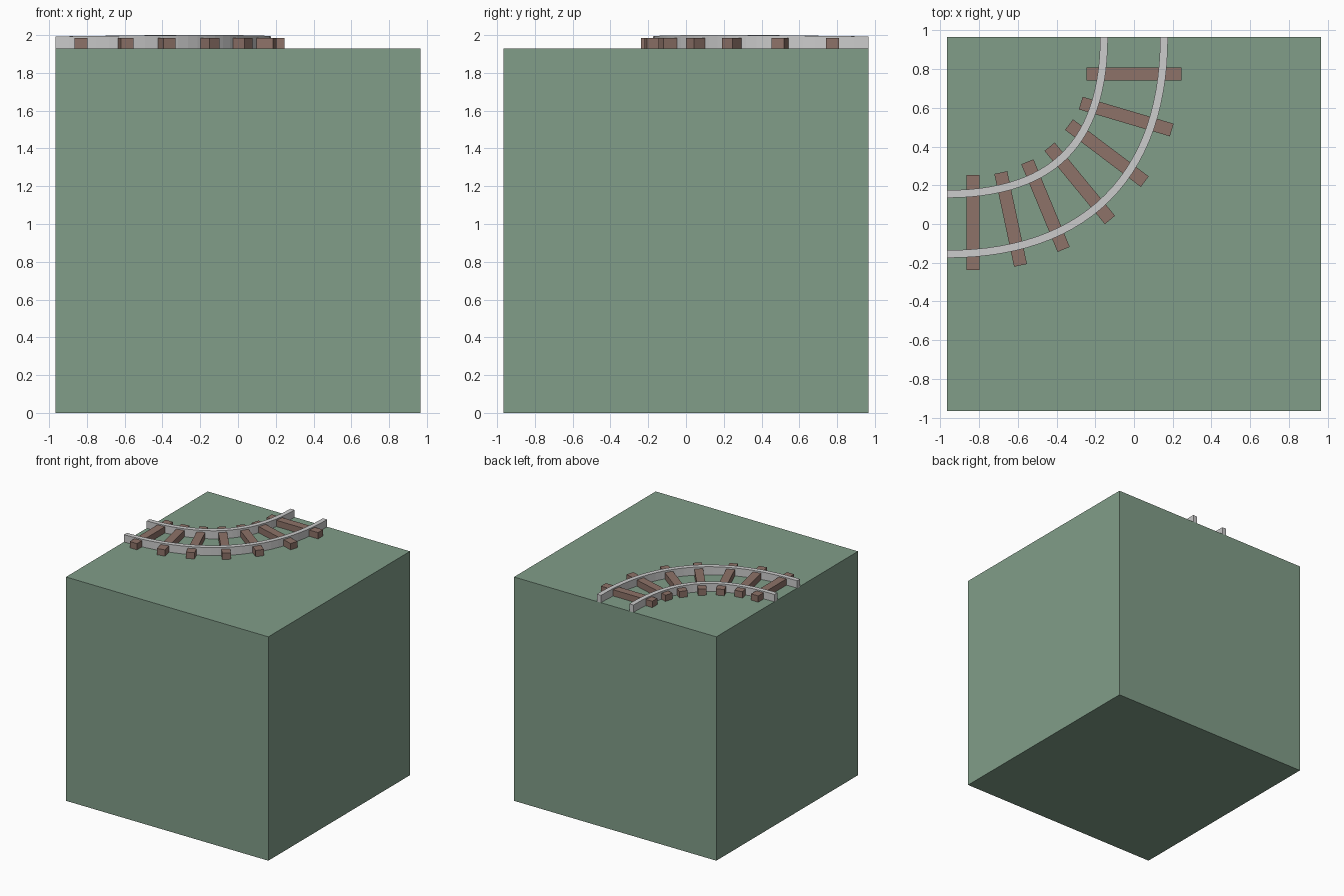
import bpy, bmesh, math
from mathutils import Vector

if "Cube" in bpy.data.objects:
    bpy.data.objects.remove(bpy.data.objects["Cube"])

HALF = 0.965      # half width of the block
TOP = 1.93        # height of the block
HANDLE = 0.63     # bezier handle length of the track centre line
P = [Vector((0, HALF)), Vector((0, HALF - HANDLE)),
     Vector((HANDLE - HALF, 0)), Vector((-HALF, 0))]


def material(name, rgb):
    m = bpy.data.materials.new(name)
    m.diffuse_color = (*rgb, 1)
    m.use_nodes = True
    m.node_tree.nodes["Principled BSDF"].inputs["Base Color"].default_value = m.diffuse_color
    return m


def add_object(name, bm, mat=None):
    bmesh.ops.recalc_face_normals(bm, faces=bm.faces[:])
    me = bpy.data.meshes.new(name)
    bm.to_mesh(me)
    bm.free()
    ob = bpy.data.objects.new(name, me)
    bpy.context.collection.objects.link(ob)
    if mat:
        me.materials.append(mat)
    return ob


def box(name, size, loc, angle, mat):
    bm = bmesh.new()
    bmesh.ops.create_cube(bm, size=1)
    bmesh.ops.scale(bm, vec=size, verts=bm.verts[:])
    ob = add_object(name, bm, mat)
    ob.location = loc
    ob.rotation_euler.z = angle
    return ob


def track(t):
    """Point and outward normal of the centre line."""
    s = 1 - t
    p = P[0]*s**3 + P[1]*3*s*s*t + P[2]*3*s*t*t + P[3]*t**3
    d = ((P[1]-P[0])*s*s + (P[2]-P[1])*2*s*t + (P[3]-P[2])*t*t).normalized()
    return p, Vector((-d.y, d.x))


def rail(name, offset, steps=28, width=0.04):
    bm = bmesh.new()
    rings = []
    for i in range(steps + 1):
        t = i / steps
        p, n = track(t)
        zt = 1.993 + 0.007 * math.sin(math.pi * t)   # slight crown mid-curve
        ring = []
        for side, z in ((-1, TOP - 0.004), (1, TOP - 0.004), (1, zt), (-1, zt)):
            q = p + n * (offset + side * width / 2)
            ring.append(bm.verts.new((q.x, q.y, z)))
        rings.append(ring)
    for a, b in zip(rings, rings[1:]):
        for k in range(4):
            j = (k + 1) % 4
            bm.faces.new((a[k], a[j], b[j], b[k]))
    bm.faces.new(rings[0])
    bm.faces.new(rings[-1])
    return add_object(name, bm)


green = material("grass_green", (0.22, 0.34, 0.25))
brown = material("wood_brown", (0.27, 0.17, 0.14))

# Ground block
box("ground_block", (2*HALF, 2*HALF, TOP), (0, 0, TOP/2), 0, green)

# Two curved rails
rail("inner_rail", -0.155)
rail("outer_rail", 0.155)

# Sleepers across the track: centre x, centre y, angle in degrees
sleepers = [(0, 0.775, 0), (-0.04, 0.555, -16.5), (-0.14, 0.366, -37),
            (-0.28, 0.21, -50.5), (-0.457, 0.095, -67.5),
            (-0.637, 0.026, -78), (-0.832, 0.008, -90)]
for i, (x, y, a) in enumerate(sleepers):
    box(f"sleeper_{i+1}", (0.49, 0.068, 0.054), (x, y, TOP + 0.027),
        math.radians(a), brown)
